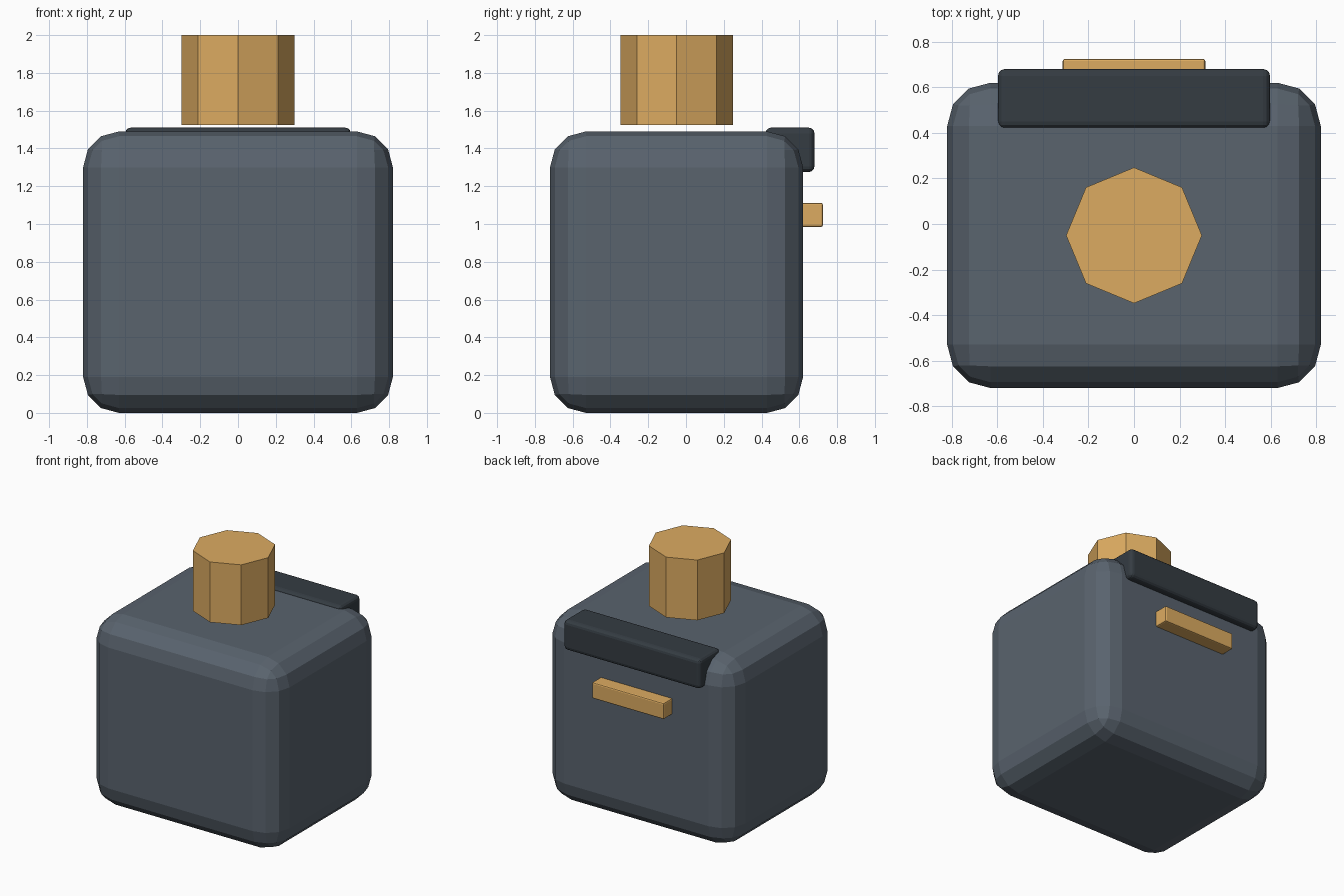
import bpy
import bmesh
from mathutils import Vector

if "Cube" in bpy.data.objects:
    bpy.data.objects.remove(bpy.data.objects["Cube"])


def material(name, rgb):
    m = bpy.data.materials.new(name)
    m.diffuse_color = (*rgb, 1)
    m.use_nodes = True
    m.node_tree.nodes["Principled BSDF"].inputs["Base Color"].default_value = m.diffuse_color
    return m


def finish(name, bm, mat):
    mesh = bpy.data.meshes.new(name)
    bm.to_mesh(mesh)
    bm.free()
    mesh.materials.append(mat)
    obj = bpy.data.objects.new(name, mesh)
    bpy.context.collection.objects.link(obj)
    return obj


def rounded_box(name, lo, hi, bevel, segments, mat):
    lo, hi = Vector(lo), Vector(hi)
    bm = bmesh.new()
    bmesh.ops.create_cube(bm, size=1)
    bmesh.ops.scale(bm, vec=hi - lo, verts=bm.verts)
    bmesh.ops.translate(bm, vec=(lo + hi) / 2, verts=bm.verts)
    obj = finish(name, bm, mat)
    mod = obj.modifiers.new("Bevel", "BEVEL")
    mod.width = bevel
    mod.segments = segments
    return obj


slate = material("slate", (0.10, 0.125, 0.155))
dark = material("dark", (0.035, 0.045, 0.055))
amber = material("amber", (0.72, 0.41, 0.12))

# Chunky body with three-step rounded edges
rounded_box("body", (-0.82, -0.72, 0), (0.82, 0.62, 1.49), 0.19, 3, slate)

# Dark ledge over the upper back edge
rounded_box("back_ledge", (-0.597, 0.42, 1.275), (0.597, 0.68, 1.51), 0.03, 3, dark)

# Small bar on the back face
rounded_box("back_bar", (-0.313, 0.60, 0.985), (0.313, 0.725, 1.112), 0.01, 2, amber)

# Eight-sided post hovering just above the top
bm = bmesh.new()
bmesh.ops.create_cone(bm, cap_ends=True, segments=8, radius1=0.298, radius2=0.298, depth=0.475)
bmesh.ops.translate(bm, vec=(0, -0.05, 1.7625), verts=bm.verts)
finish("top_post", bm, amber)
